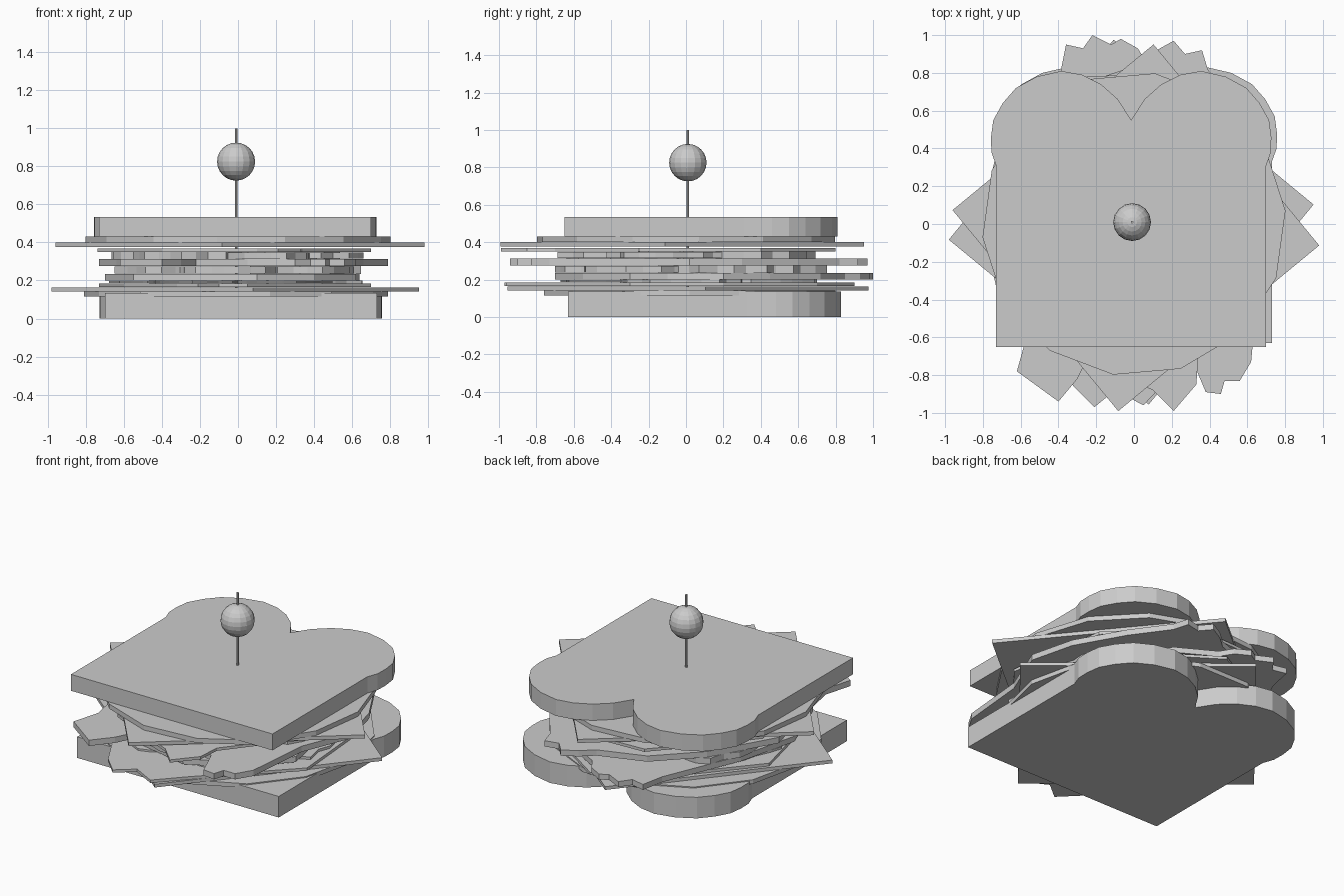
import bpy, bmesh, math, random
from mathutils import Matrix, Vector

cube = bpy.data.objects.get("Cube")
if cube:
    bpy.data.objects.remove(cube, do_unlink=True)
random.seed(7)

grey = bpy.data.materials.new("plain grey")
grey.use_nodes = True
tone = (0.6, 0.6, 0.6, 1)
grey.diffuse_color = tone
grey.node_tree.nodes["Principled BSDF"].inputs["Base Color"].default_value = tone


def finish(name, bm):
    mesh = bpy.data.meshes.new(name)
    bmesh.ops.recalc_face_normals(bm, faces=bm.faces[:])
    bm.to_mesh(mesh)
    bm.free()
    mesh.materials.append(grey)
    obj = bpy.data.objects.new(name, mesh)
    bpy.context.collection.objects.link(obj)
    return obj


def slab(name, outline, low, high):
    """Flat slice with the given outline between two heights."""
    bm = bmesh.new()
    face = bm.faces.new([bm.verts.new((x, y, low)) for x, y in outline])
    top = bmesh.ops.extrude_face_region(bm, geom=[face])["geom"]
    bmesh.ops.translate(bm, vec=(0, 0, high - low),
                        verts=[v for v in top if isinstance(v, bmesh.types.BMVert)])
    bmesh.ops.triangulate(bm, faces=[f for f in bm.faces if len(f.verts) > 4])
    return finish(name, bm)


def ring(sides, radius, phase=0, cx=0, cy=0):
    angles = [math.radians(phase) + math.tau * i / sides for i in range(sides)]
    return [(cx + radius * math.cos(a), cy + radius * math.sin(a)) for a in angles]


def ragged(cx, cy, rx, ry, sides=22):
    """Torn leaf outline: an oval with an uneven, notched edge."""
    pts = []
    for x, y in ring(sides, 1):
        k = random.uniform(0.78, 1.0)
        pts.append((cx + rx * x * k, cy + ry * y * k))
    return pts


# Bread: one half profile, mirrored into two lobes with a notch
half = [(0.715, -0.65), (0.715, 0.31), (0.74, 0.38), (0.742, 0.46), (0.73, 0.55),
        (0.68, 0.64), (0.61, 0.72), (0.5, 0.78), (0.37, 0.81), (0.26, 0.79),
        (0.16, 0.74), (0.07, 0.66)]
loaf = half + [(0, 0.55)] + [(-x, y) for x, y in reversed(half)]
slab("top_bread", [(x - 0.015, y) for x, y in loaf], 0.43, 0.535)
slab("bottom_bread", [(x + 0.015, y + 0.02) for x, y in loaf], 0, 0.135)

# Round slices and square cheese next to each bread
slab("upper_round_slice", ring(14, 0.805, 5), 0.4, 0.43)
slab("lower_round_slice", ring(14, 0.8, 0, -0.01, 0.02), 0.115, 0.142)
slab("upper_cheese", ring(4, 0.975, -5.5, 0.01, -0.02), 0.377, 0.4)
slab("lower_cheese", ring(4, 0.97, 5.5, -0.015, 0.01), 0.142, 0.163)

# Thin folded slices with pointed ends: outline, low, high
thin = [
    ([(-0.32, -0.86), (-0.21, -0.97), (-0.1, -0.88), (0.05, -0.96), (0.2, -0.8),
      (0.7, -0.3), (0.66, 0.2), (0.35, 0.7), (0.05, 0.9), (-0.3, 0.7),
      (-0.73, 0.2), (-0.6, -0.35)], 0.166, 0.184),
    ([(0.21, -0.99), (0.33, -0.85), (0.34, -0.7), (0.7, -0.25), (0.6, 0.4),
      (0.2, 0.8), (-0.25, 0.78), (-0.6, 0.4), (-0.74, -0.1), (-0.4, -0.65),
      (0.1, -0.88)], 0.35, 0.368),
]
for i, (pts, low, high) in enumerate(thin):
    slab(f"thin_slice_{i + 1}", pts, low, high)

# Large lettuce leaves
slab("lower_lettuce", [
    (-0.39, 0.8), (-0.36, 0.95), (-0.27, 0.93), (-0.22, 1.0), (-0.12, 0.95),
    (-0.07, 0.98), (0.02, 0.93), (0.07, 0.85), (0.3, 0.72), (0.5, 0.45),
    (0.64, 0.2), (0.58, -0.1), (0.62, -0.3), (0.4, -0.55), (0.1, -0.7),
    (-0.25, -0.62), (-0.55, -0.5), (-0.7, -0.1), (-0.6, 0.3)], 0.2, 0.235)
slab("upper_lettuce", [
    (0.04, 0.85), (0.12, 0.92), (0.21, 0.97), (0.27, 0.9), (0.36, 0.92), (0.39, 0.82),
    (0.55, 0.6), (0.72, 0.3), (0.79, 0.02), (0.66, -0.3), (0.62, -0.73),
    (0.56, -0.83), (0.48, -0.83), (0.46, -0.9), (0.38, -0.89), (0.3, -0.7),
    (0.05, -0.62), (-0.22, -0.66), (-0.3, -0.82), (-0.4, -0.94), (-0.62, -0.78),
    (-0.57, -0.6), (-0.64, -0.25), (-0.73, 0.1), (-0.5, 0.5), (-0.25, 0.75)], 0.275, 0.312)

# Small torn leaves filling the gaps
levels = [(0.184, 0.2), (0.235, 0.275), (0.312, 0.35)]
for level, (low, high) in enumerate(levels):
    spots = ring(6, 0.4, 25 * level)
    for i, (x, y) in enumerate(spots):
        lift = 0.0005 * i
        slab(f"torn_leaf_{level + 1}_{i + 1}", ragged(x, y, 0.3, 0.36),
             low + lift, high - lift)

# Pick with a round bead
bm = bmesh.new()
bmesh.ops.create_cone(bm, cap_ends=True, segments=8, radius1=0.007, radius2=0.007, depth=0.9,
                      matrix=Matrix.Translation((-0.01, 0.01, 0.55)))
finish("pick", bm)
bm = bmesh.new()
bmesh.ops.create_uvsphere(bm, u_segments=16, v_segments=12, radius=0.1,
                          matrix=Matrix.Translation((-0.01, 0.01, 0.825)))
finish("pick_bead", bm)
